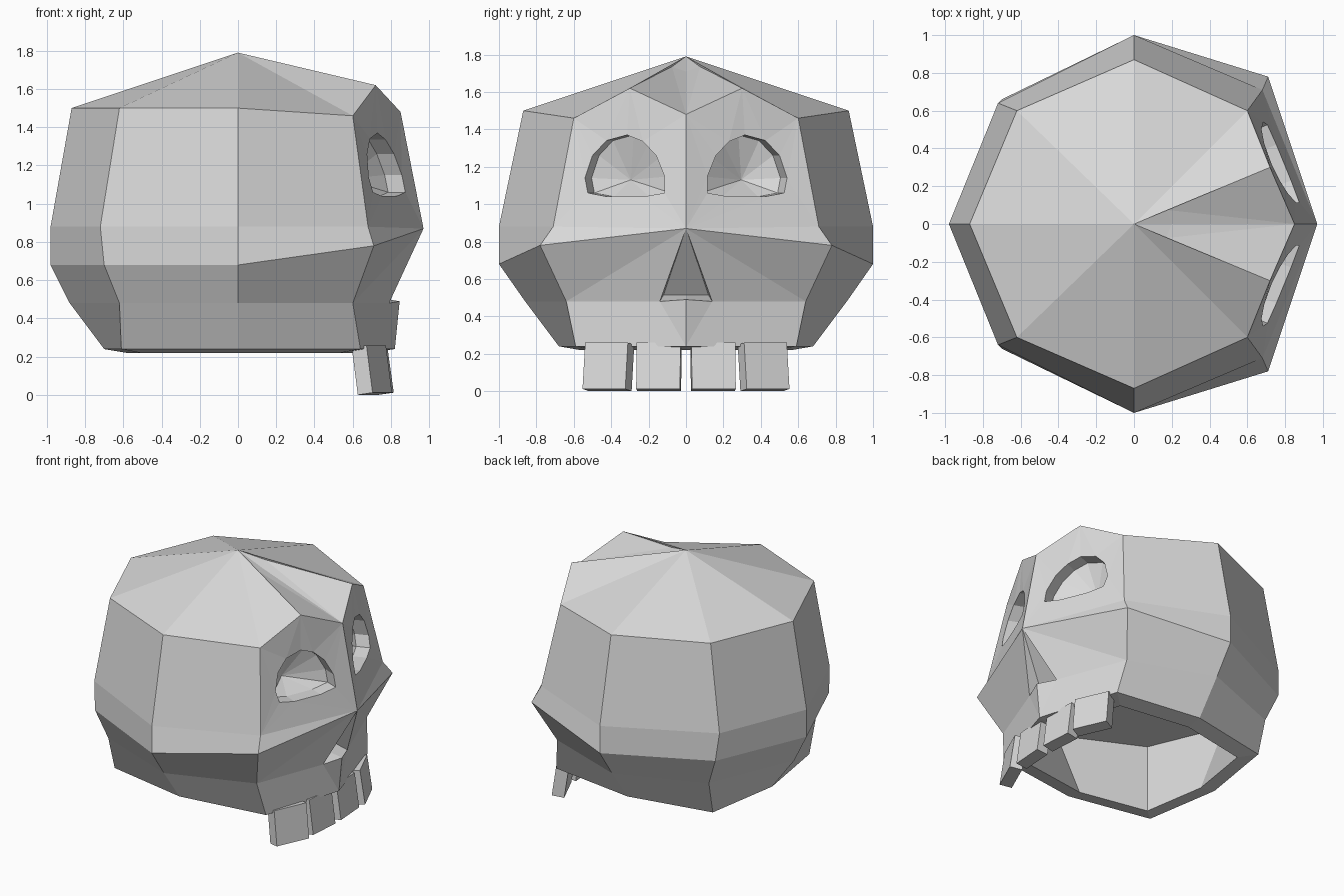
import bpy, bmesh
from math import radians
from mathutils import Vector, Matrix

cube = bpy.data.objects.get("Cube")
if cube:
    bpy.data.objects.remove(cube, do_unlink=True)

bone = bpy.data.materials.new("bone_grey")
bone.use_nodes = True
bone.diffuse_color = (0.7, 0.7, 0.7, 1)
bone.node_tree.nodes["Principled BSDF"].inputs["Base Color"].default_value = (0.7, 0.7, 0.7, 1)


def finish(name, bm):
    mesh = bpy.data.meshes.new(name)
    bm.to_mesh(mesh)
    bm.free()
    mesh.materials.append(bone)
    obj = bpy.data.objects.new(name, mesh)
    bpy.context.collection.objects.link(obj)
    mod = obj.modifiers.new("mirror", "MIRROR")
    mod.use_axis = (False, True, False)
    mod.use_clip = True
    mod.merge_threshold = 0.0005


# Skull: one half, mirrored across the y = 0 plane
bm = bmesh.new()
V = lambda x, y, z: bm.verts.new((x, y, z))
F = lambda *vs: bm.faces.new(vs)


def grid(a, b):
    for i in range(len(a) - 1):
        F(a[i], a[i + 1], b[i + 1], b[i])


# Side columns from top to bottom: cheek, side, rear corner, back
cheek = [V(0.6, 0.6, 1.46), V(0.68, 0.71, 0.88), V(0.71, 0.78, 0.78),
         V(0.6, 0.64, 0.48), V(0.64, 0.59, 0.24)]
levels = (1.5, 0.88, 0.68, 0.48, 0.24)
side = [V(0, y, z) for y, z in zip((0.87, 1, 1, 0.86, 0.68), levels)]
rear = [V(-x, y, z) for x, y, z in zip((0.62, 0.72, 0.7, 0.62, 0.61),
                                       (0.6, 0.64, 0.66, 0.62, 0.56), levels)]
back = [V(-x, 0, z) for x, z in zip((0.87, 0.98, 0.98, 0.88, 0.7), levels)]
for a, b in ((cheek, side), (side, rear), (rear, back)):
    grid(a, b)

# Crown fan with the raised brow and the valley between the brows
apex = V(0, 0, 1.79)
peak = V(0.72, 0.3, 1.62)
ridge = V(0.17, 0.075, 1.735)
valley = V(0.2, 0, 1.71)
bridge = V(0.85, 0, 1.48)
for a, b in ((cheek, side), (side, rear), (rear, back)):
    F(apex, a[0], b[0])
F(apex, ridge, peak)
F(apex, peak, cheek[0])
F(apex, valley, ridge)
F(ridge, valley, bridge)
F(ridge, bridge, peak)

# Nose with a shallow triangular cavity, and the upper jaw
tip = V(0.97, 0, 0.87)
nostril = V(0.79, 0.14, 0.48)
jaw_top = V(0.845, 0, 0.49)
jaw_low = V(0.82, 0, 0.24)
deep_side, deep_mid = V(0.7, 0.12, 0.515), V(0.7, 0, 0.515)
F(tip, cheek[1], cheek[2])
F(tip, cheek[2], cheek[3])
F(tip, cheek[3], nostril)
F(tip, nostril, deep_side)
F(tip, deep_side, deep_mid)
F(nostril, jaw_top, deep_mid, deep_side)
F(jaw_top, nostril, jaw_low)
F(nostril, cheek[3], cheek[4], jaw_low)


# Eye socket: opening set in the face, short wall, then a cone
def face_x(y, z):
    t = (z - 0.87) / 0.6
    mid, edge, width = 0.97 - 0.12 * t, 0.68 - 0.08 * t, 0.71 - 0.11 * t
    return mid + (edge - mid) * y / width - 0.01


outline = [(0.115, 1.06), (0.115, 1.15), (0.16, 1.26), (0.23, 1.335), (0.315, 1.37),
           (0.425, 1.34), (0.5, 1.26), (0.54, 1.14), (0.525, 1.06), (0.42, 1.04), (0.23, 1.04)]
rim = [V(face_x(y, z), y, z) for y, z in outline]
inner = [V(*(v.co + Vector((-0.09, -0.035, 0)))) for v in rim]
pit = V(0.56, 0.295, 1.13)


def loop_edges(vs):
    out = []
    for a, b in zip(vs, vs[1:] + vs[:1]):
        out.append(bm.edges.get((a, b)) or bm.edges.new((a, b)))
    return out


border = [bridge, peak, cheek[0], cheek[1], tip]
bmesh.ops.triangle_fill(bm, edges=loop_edges(border) + loop_edges(rim),
                        use_beauty=True, normal=(0.92, 0.38, 0.1))
for i in range(len(rim)):
    j = (i + 1) % len(rim)
    F(rim[i], rim[j], inner[j], inner[i])
    F(inner[i], inner[j], pit)

# Underside rim and the hollow inside, closed by a flat roof
outer = [jaw_low, cheek[4], side[4], rear[4], back[4]]
lip = [V(v.co.x * 0.83, v.co.y * 0.83, 0.22) for v in outer]
wide = [jaw_top, cheek[3], side[2], rear[2], back[2]]
hollow = [V(v.co.x * 0.8, v.co.y * 0.8, 0.76) for v in wide]
roof = V(0, 0, 0.78)
grid(outer, lip)
grid(lip, hollow)
for a, b in zip(hollow, hollow[1:]):
    F(a, b, roof)

bmesh.ops.recalc_face_normals(bm, faces=bm.faces[:])
finish("skull", bm)


# Upper teeth: blocks leaning outwards along the jaw, mirrored to the other side
def teeth(name, x, y, width, yaw):
    bm = bmesh.new()
    bmesh.ops.create_cube(bm, size=1)
    bmesh.ops.scale(bm, vec=(0.085, width, 0.25), verts=bm.verts)
    turn = Matrix.Rotation(radians(yaw), 3, "Z") @ Matrix.Rotation(radians(-8), 3, "Y")
    bmesh.ops.rotate(bm, matrix=turn, verts=bm.verts)
    bmesh.ops.translate(bm, vec=(x, y, 0.13), verts=bm.verts)
    finish(name, bm)


teeth("front_teeth", 0.747, 0.145, 0.235, 4)
teeth("side_teeth", 0.7, 0.415, 0.25, 24)
